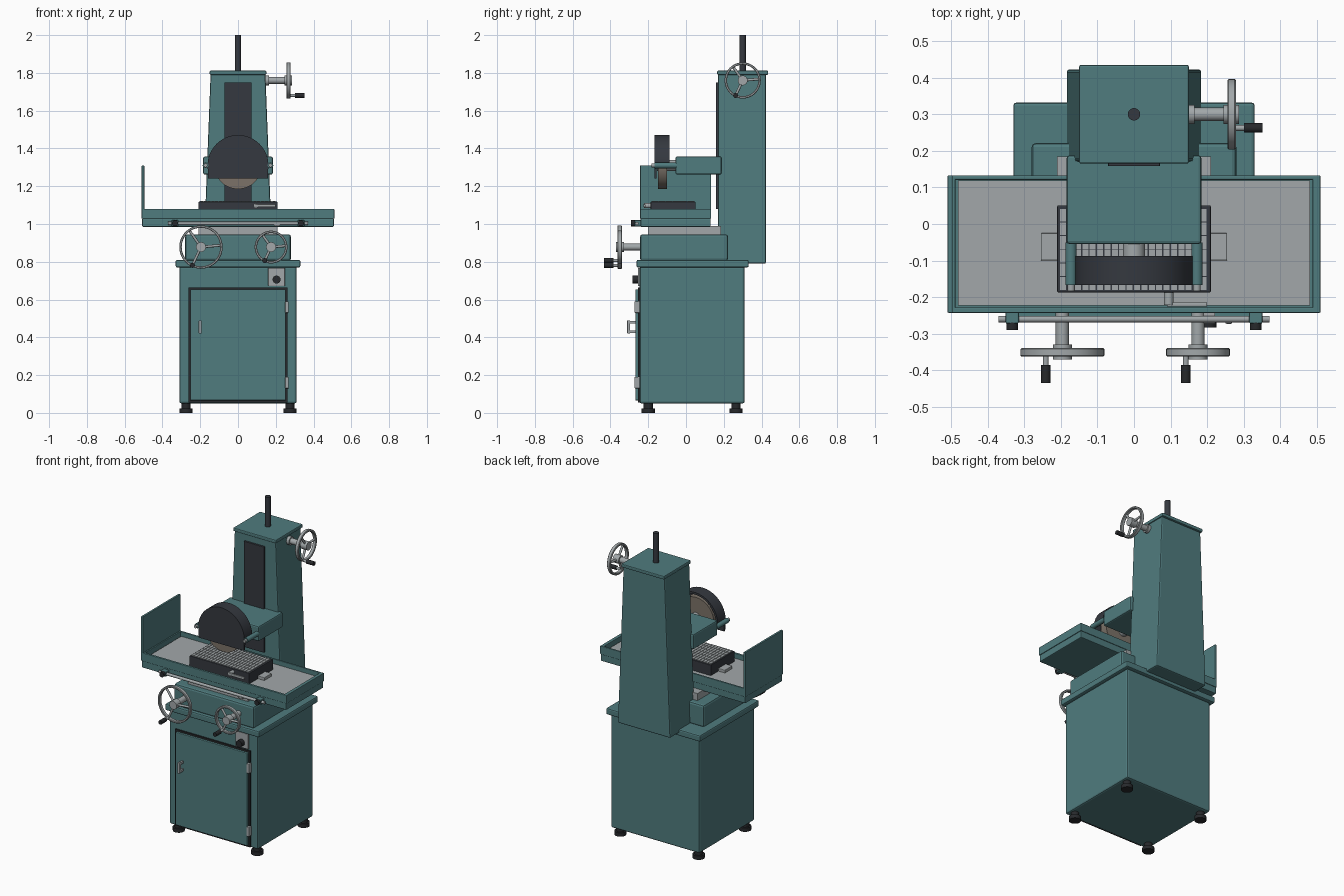
import bpy, bmesh, math
from mathutils import Matrix, Vector

cube = bpy.data.objects.get("Cube")
if cube:
    bpy.data.objects.remove(cube, do_unlink=True)


def material(name, rgb, rough=0.6):
    m = bpy.data.materials.new(name)
    m.use_nodes = True
    m.diffuse_color = (*rgb, 1)
    bsdf = m.node_tree.nodes["Principled BSDF"]
    bsdf.inputs["Base Color"].default_value = (*rgb, 1)
    bsdf.inputs["Roughness"].default_value = rough
    return m


TEAL = material("teal paint", (0.08, 0.2, 0.21))
STEEL = material("bare steel", (0.36, 0.39, 0.4))
DARK = material("dark iron", (0.035, 0.04, 0.05))
BLACK = material("black rubber", (0.02, 0.022, 0.025))
STONE = material("grinding stone", (0.2, 0.17, 0.14))
IDENTITY = Matrix.Identity(4)


def finish(name, bm, mat, bevel=0.0, smooth=False, place=IDENTITY):
    bmesh.ops.recalc_face_normals(bm, faces=bm.faces)
    if bevel:
        bmesh.ops.bevel(bm, geom=bm.edges[:], offset=bevel, segments=2,
                        profile=0.5, affect='EDGES')
    mesh = bpy.data.meshes.new(name)
    bm.to_mesh(mesh)
    bm.free()
    mesh.transform(place)
    mesh.materials.append(mat)
    if smooth:
        mesh.shade_smooth()
        mesh.set_sharp_from_angle(angle=math.radians(35))
    obj = bpy.data.objects.new(name, mesh)
    bpy.context.scene.collection.objects.link(obj)
    return obj


def box(name, x, y, z, mat, bevel=0.0):
    """Box from (min, max) ranges."""
    bm = bmesh.new()
    bmesh.ops.create_cube(bm, size=1)
    for v in bm.verts:
        v.co = [r[0] if c < 0 else r[1] for r, c in zip((x, y, z), v.co)]
    return finish(name, bm, mat, bevel)


def rod(name, a, b, r, mat, sides=24, place=IDENTITY):
    """Cylinder between two points."""
    a, b = Vector(a), Vector(b)
    d = b - a
    bm = bmesh.new()
    m = Matrix.Translation((a + b) / 2) @ d.to_track_quat('Z', 'Y').to_matrix().to_4x4()
    bmesh.ops.create_cone(bm, cap_ends=True, segments=sides, radius1=r, radius2=r,
                          depth=d.length, matrix=m)
    return finish(name, bm, mat, smooth=True, place=place)


def prism(name, outline, y, mat, bevel=0.0, smooth=False):
    """Extrude an x-z outline along y."""
    bm = bmesh.new()
    f = bm.faces.new([bm.verts.new((px, y[0], pz)) for px, pz in outline])
    ext = bmesh.ops.extrude_face_region(bm, geom=[f], use_keep_orig=True)
    moved = [g for g in ext["geom"] if isinstance(g, bmesh.types.BMVert)]
    bmesh.ops.translate(bm, verts=moved, vec=(0, y[1] - y[0], 0))
    return finish(name, bm, mat, bevel, smooth)


def ring(name, r_in, r_out, width, mat, place, n=48):
    """Flat-sided hoop around the local y axis."""
    bm = bmesh.new()
    h, c = width / 2, 0.003
    prof = [(r_in, -h + c), (r_in + c, -h), (r_out - c, -h), (r_out, -h + c),
            (r_out, h - c), (r_out - c, h), (r_in + c, h), (r_in, h - c)]
    loops = [[bm.verts.new((r * math.cos(t), y, r * math.sin(t))) for r, y in prof]
             for t in (i * math.tau / n for i in range(n))]
    k = len(prof)
    for i in range(n):
        p, q = loops[i], loops[(i + 1) % n]
        for j in range(k):
            bm.faces.new((p[j], p[(j + 1) % k], q[(j + 1) % k], q[j]))
    return finish(name, bm, mat, smooth=True, place=place)


def handwheel(name, place, radius, shaft):
    """Spoked wheel facing local -y, with a crank grip and a shaft behind."""
    ring(name + "_rim", radius - 0.013, radius, 0.023, STEEL, place)
    rod(name + "_hub", (0, -0.02, 0), (0, 0.022, 0), 0.026, STEEL, place=place)
    rod(name + "_shaft", (0, 0.02, 0), (0, shaft, 0), 0.018, STEEL, place=place)
    for k in range(3):
        t = math.radians(-115 + 120 * k)
        tip = (radius - 0.008) * math.cos(t), 0, (radius - 0.008) * math.sin(t)
        rod(f"{name}_spoke_{k}", (0, 0, 0), tip, 0.007, STEEL, 12, place)
        if k == 0:
            x, _, z = tip
            rod(name + "_grip_pin", (x, 0.008, z), (x, -0.036, z), 0.008, STEEL, 16, place)
            rod(name + "_grip", (x, -0.034, z), (x, -0.084, z), 0.013, BLACK, 20, place)


# Cabinet, worktop and feet
box("cabinet", (-0.31, 0.31), (-0.245, 0.31), (0.05, 0.775), TEAL, 0.01)
box("cabinet_top", (-0.33, 0.33), (-0.262, 0.332), (0.77, 0.81), TEAL, 0.008)
for x in (-0.275, 0.275):
    for y in (-0.2, 0.265):
        rod("foot_pad", (x, y, 0), (x, y, 0.024), 0.035, BLACK)
        rod("foot_stem", (x, y, 0.02), (x, y, 0.055), 0.024, BLACK)

# Door, hinges, handle and switch
box("door_seal", (-0.263, 0.263), (-0.254, -0.24), (0.055, 0.665), BLACK)
box("door", (-0.252, 0.252), (-0.268, -0.25), (0.066, 0.654), TEAL, 0.004)
for z in (0.16, 0.56):
    box("hinge", (0.25, 0.268), (-0.273, -0.245), (z - 0.03, z + 0.03), STEEL, 0.003)
box("door_handle", (-0.208, -0.192), (-0.312, -0.296), (0.42, 0.49), STEEL, 0.004)
for z in (0.43, 0.48):
    box("handle_post", (-0.206, -0.194), (-0.3, -0.262), (z - 0.007, z + 0.007), STEEL)
box("switch_plate", (0.16, 0.248), (-0.254, -0.24), (0.672, 0.768), STEEL, 0.002)
rod("switch_knob", (0.204, -0.25, 0.706), (0.204, -0.283, 0.706), 0.021, BLACK)

# Saddle and slideways
box("saddle", (-0.28, 0.28), (-0.243, 0.222), (0.805, 0.945), TEAL, 0.012)
box("slideway", (-0.21, 0.21), (-0.2, 0.185), (0.94, 0.99), STEEL)

# Table tray with splash guard
box("table_base", (-0.507, 0.507), (-0.241, 0.131), (0.985, 1.03), TEAL, 0.005)
box("table_floor", (-0.5, 0.5), (-0.235, 0.125), (1.025, 1.046), TEAL)
box("table_surface", (-0.482, 0.482), (-0.223, 0.119), (1.04, 1.052), STEEL)
for s in (-1, 1):
    box("tray_end", sorted((s * 0.488, s * 0.51)), (-0.243, 0.133), (1.028, 1.08), TEAL, 0.003)
for y in ((-0.243, -0.228), (0.121, 0.133)):
    box("tray_side", (-0.508, 0.508), y, (1.028, 1.08), TEAL, 0.003)
box("splash_guard", (-0.51, -0.496), (-0.243, 0.133), (1.07, 1.31), TEAL, 0.003)

# Stop rail along the table front
rod("stop_rail", (-0.37, -0.26, 1.003), (0.37, -0.26, 1.003), 0.009, STEEL)
for x in (-0.333, 0.333):
    box("rail_bracket", (x - 0.018, x + 0.018), (-0.272, -0.235), (0.988, 1.02), TEAL, 0.003)
    rod("rail_knob", (x, -0.27, 1.004), (x, -0.29, 1.004), 0.016, BLACK)
box("rail_stop", (0.19, 0.222), (-0.272, -0.24), (0.99, 1.0), STEEL)

# Magnetic chuck with slatted top, end lugs and lever
box("chuck_body", (-0.21, 0.21), (-0.187, 0.051), (1.05, 1.118), DARK, 0.003)
SLATS, ROWS = 20, 6
for i in range(SLATS):
    x = -0.202 + i * 0.404 / SLATS
    for j in range(ROWS):
        y = -0.18 + j * 0.224 / ROWS
        box("chuck_slat", (x, x + 0.0165), (y, y + 0.035), (1.115, 1.122), STEEL)
for s in (-1, 1):
    box("chuck_lug", sorted((s * 0.205, s * 0.255)), (-0.1, -0.025), (1.05, 1.07), STEEL, 0.003)
rod("lever_pivot", (0.095, -0.185, 1.097), (0.095, -0.222, 1.097), 0.013, STEEL)
box("lever", (0.09, 0.2), (-0.226, -0.214), (1.089, 1.105), STEEL, 0.003)

# Column, cap, slide strip and lead screw
prism("column", [(-0.184, 0.79), (0.184, 0.79), (0.145, 1.795), (-0.145, 1.795)],
      (0.17, 0.423), TEAL, 0.008)
box("column_cap", (-0.15, 0.15), (0.165, 0.435), (1.79, 1.812), TEAL, 0.005)
box("column_slide", (-0.071, 0.071), (0.158, 0.18), (1.08, 1.75), DARK, 0.002)
rod("lead_screw", (0, 0.3, 1.8), (0, 0.3, 2.0), 0.017, DARK)

# Grinding head, spindle and stone
box("grinding_head", (-0.184, 0.184), (-0.055, 0.188), (1.262, 1.357), TEAL, 0.008)
rod("spindle", (0, -0.05, 1.31), (0, -0.153, 1.31), 0.03, STEEL)
rod("grinding_stone", (0, -0.148, 1.31), (0, -0.1, 1.31), 0.125, STONE, 48)
for x in (-0.172, 0.172):
    rod("guard_arm", (x, -0.05, 1.31), (x, -0.167, 1.31), 0.015, TEAL)
    rod("guard_arm_bolt", (x, -0.16, 1.31), (x, -0.183, 1.31), 0.01, STEEL)


# Stone guard: front plate and arched rim, open behind
def arc(r, n=32):
    return [(r * math.cos(math.pi * i / n), 1.31 + r * math.sin(math.pi * i / n))
            for i in range(n + 1)]


prism("guard_front", arc(0.161) + [(-0.158, 1.24), (0.158, 1.24)], (-0.167, -0.155),
      DARK, smooth=True)
prism("guard_rim", arc(0.161) + arc(0.148)[::-1], (-0.16, -0.088), DARK, smooth=True)

# Handwheels: two on the saddle, one on the column
handwheel("table_handwheel", Matrix.Translation((-0.196, -0.351, 0.878)), 0.115, 0.12)
handwheel("cross_handwheel", Matrix.Translation((0.175, -0.351, 0.878)), 0.087, 0.12)
handwheel("height_handwheel", Matrix.Translation((0.267, 0.3, 1.76))
          @ Matrix.Rotation(math.pi / 2, 4, 'Z'), 0.096, 0.13)
rod("height_shaft_collar", (0.13, 0.3, 1.76), (0.165, 0.3, 1.76), 0.026, STEEL)
